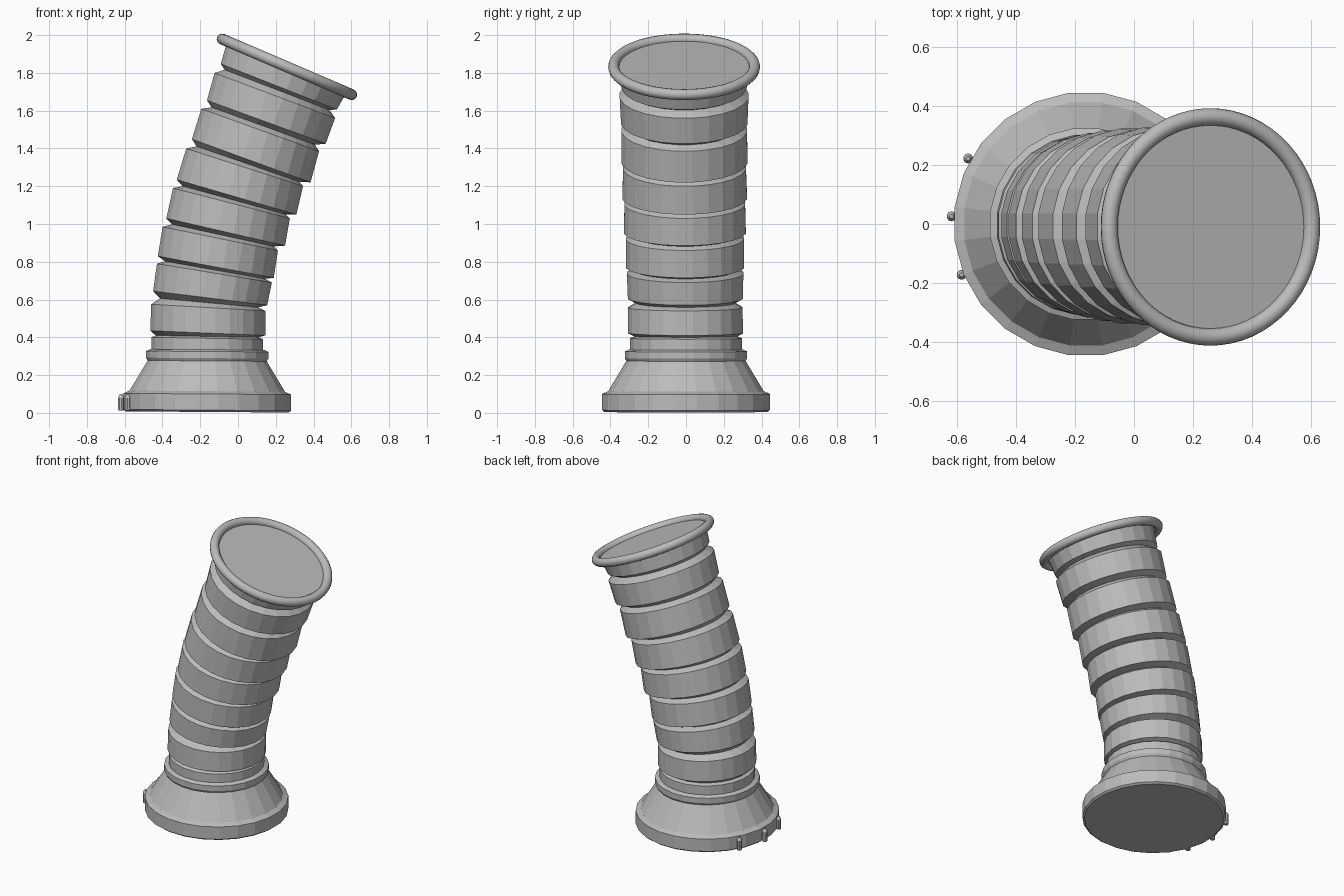
import bpy, bmesh, math
from mathutils import Vector

if "Cube" in bpy.data.objects:
    bpy.data.objects.remove(bpy.data.objects["Cube"])

grey = bpy.data.materials.new("plain grey")
grey.use_nodes = True
colour = (0.5, 0.5, 0.5, 1)
grey.diffuse_color = colour
grey.node_tree.nodes["Principled BSDF"].inputs["Base Color"].default_value = colour

SIDES = 24


def skin(name, rings, sides=SIDES):
    """Closed tube through rings given as (x, y, z, tilt in degrees, radius)."""
    bm = bmesh.new()
    loops = []
    for x, y, z, tilt, r in rings:
        t = math.radians(tilt)
        across = Vector((math.cos(t), 0, -math.sin(t)))
        loop = []
        for i in range(sides):
            a = (i + 0.5) * math.tau / sides
            p = Vector((x, y, z)) + across * (r * math.cos(a))
            p.y += r * math.sin(a)
            loop.append(bm.verts.new(p))
        loops.append(loop)
    for low, high in zip(loops, loops[1:]):
        for i in range(sides):
            j = (i + 1) % sides
            bm.faces.new((low[i], low[j], high[j], high[i]))
    bm.faces.new(loops[0][::-1])
    bm.faces.new(loops[-1])
    mesh = bpy.data.meshes.new(name)
    bm.to_mesh(mesh)
    bm.free()
    mesh.materials.append(grey)
    obj = bpy.data.objects.new(name, mesh)
    bpy.context.collection.objects.link(obj)
    return obj


# Flared base: (radius, height)
BX = -0.163
profile = [(0.435, 0.005), (0.448, 0.015), (0.448, 0.1), (0.415, 0.115),
           (0.318, 0.275), (0.327, 0.29), (0.327, 0.325), (0.305, 0.335)]
skin("flared_base", [(BX, 0, z, 0.4, r) for r, z in profile])

# Ribbed hose: outer edges of each rib as left (x, z) and right (x, z)
edges = [
    (-0.465, 0.435, 0.145, 0.41), (-0.46, 0.575, 0.145, 0.54),
    (-0.45, 0.645, 0.155, 0.57), (-0.43, 0.79, 0.18, 0.69),
    (-0.425, 0.83, 0.19, 0.715), (-0.40, 0.985, 0.212, 0.86),
    (-0.38, 1.03, 0.25, 0.885), (-0.345, 1.19, 0.275, 1.03),
    (-0.325, 1.235, 0.31, 1.05), (-0.275, 1.40, 0.345, 1.20),
    (-0.245, 1.45, 0.385, 1.22), (-0.195, 1.61, 0.43, 1.385),
    (-0.165, 1.655, 0.465, 1.425), (-0.125, 1.80, 0.515, 1.56),
]


def edge_ring(e):
    lx, lz, rx, rz = e
    z = (lz + rz) / 2
    return ((lx + rx) / 2, -0.006 * z, z, math.degrees(math.atan2(lz - rz, rx - lx)),
            math.hypot(rx - lx, lz - rz) / 2 + 0.002)


outer = [edge_ring(e) for e in edges]
hose = [(BX, 0, 0.32, 0.4, 0.298), (BX, 0, 0.395, 1, 0.298), (BX, 0, 0.405, 1, 0.275)]
for k in range(0, len(outer), 2):
    hose += outer[k:k + 2]
    if k + 2 < len(outer):
        a, b = outer[k + 1], outer[k + 2]
        mid = [(p + q) / 2 for p, q in zip(a, b)]
        mid[4] -= 0.042
        hose.append(tuple(mid))

# Top collar ends in a flat round face inside the rim
RIM = Vector((0.259, -0.01, 1.832))
TILT = 23.2
hose += [(0.207, -0.01, 1.71, 21, 0.300), (0.216, -0.01, 1.727, 21.5, 0.333),
         (RIM.x, RIM.y, RIM.z, TILT, 0.347)]
skin("ribbed_hose", hose)

# Smooth rolled rim
bpy.ops.mesh.primitive_torus_add(major_radius=0.373, minor_radius=0.029,
                                 major_segments=64, minor_segments=12,
                                 location=RIM, rotation=(0, math.radians(TILT), 0))
rim = bpy.context.object
rim.name = "top_rim"
rim.data.materials.append(grey)
bpy.ops.object.shade_smooth()

# Small bevelled pins on the side of the base
for n, (x, y) in enumerate([(-0.562, 0.222), (-0.618, 0.026), (-0.584, -0.172)]):
    skin(f"base_pin_{n + 1}", [(x, y, 0.012, 0, 0.014), (x, y, 0.018, 0, 0.017),
                               (x, y, 0.08, 0, 0.017), (x, y, 0.1, 0, 0.007)], 10)
